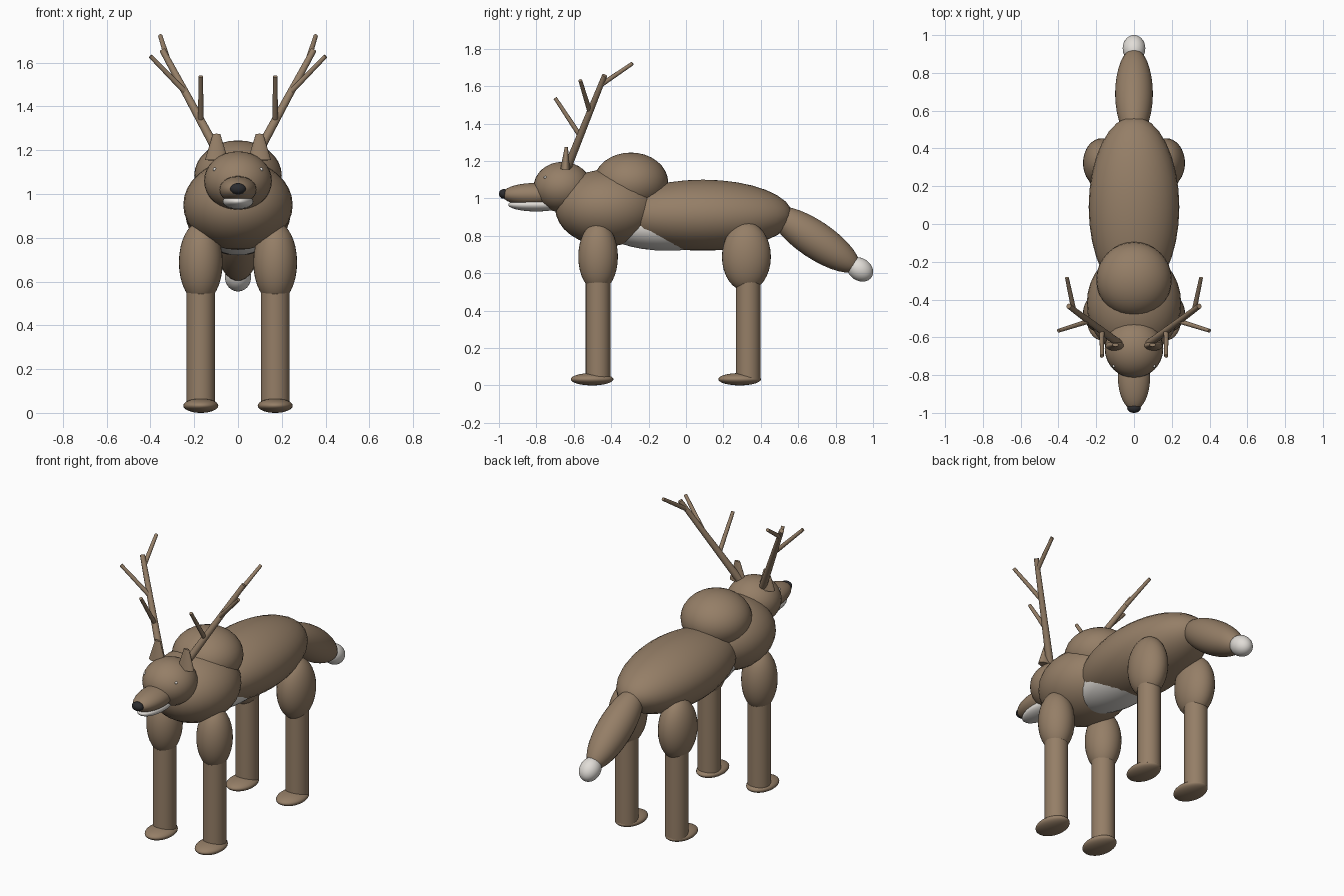
import bpy
import math
from mathutils import Vector

cube = bpy.data.objects.get("Cube")
if cube:
    bpy.data.objects.remove(cube, do_unlink=True)


def material(name, color):
    m = bpy.data.materials.new(name)
    m.diffuse_color = (*color, 1)
    m.use_nodes = True
    bsdf = m.node_tree.nodes["Principled BSDF"]
    bsdf.inputs["Base Color"].default_value = (*color, 1)
    bsdf.inputs["Roughness"].default_value = 0.8
    return m


brown = material("brown_fur", (0.30, 0.21, 0.135))
white = material("white_fur", (0.75, 0.72, 0.68))
black = material("black_nose", (0.025, 0.025, 0.028))


def finish(name, mat):
    ob = bpy.context.object
    ob.name = name
    ob.data.materials.append(mat)
    bpy.ops.object.shade_smooth_by_angle(angle=math.radians(40))
    return ob


def ellipsoid(name, center, radii, mat=brown, pitch=0, segments=32):
    bpy.ops.mesh.primitive_uv_sphere_add(
        segments=segments, ring_count=segments // 2, radius=1, location=center)
    ob = bpy.context.object
    ob.scale = radii
    ob.rotation_euler.x = math.radians(pitch)
    return finish(name, mat)


def rod(name, start, end, r1, r2, flat=1, sides=24):
    a, b = Vector(start), Vector(end)
    bpy.ops.mesh.primitive_cone_add(
        vertices=sides, radius1=r1, radius2=r2, depth=(b - a).length,
        location=(a + b) / 2, rotation=(b - a).to_track_quat('Z', 'Y').to_euler())
    bpy.context.object.scale.y = flat
    return finish(name, brown)


# Torso
ellipsoid("body", (0, 0.09, 0.91), (0.24, 0.48, 0.19))
ellipsoid("belly", (0, -0.1, 0.85), (0.17, 0.35, 0.13), white)
ellipsoid("chest", (0, -0.42, 0.95), (0.25, 0.28, 0.205))
ellipsoid("shoulder_hump", (0, -0.295, 1.085), (0.2, 0.2, 0.16))

# Tail
ellipsoid("tail", (0, 0.69, 0.78), (0.1, 0.28, 0.1), pitch=-34)
ellipsoid("tail_tip", (0, 0.93, 0.62), (0.06, 0.075, 0.06), white, pitch=-34)

# Head
ellipsoid("head", (0, -0.66, 1.06), (0.155, 0.155, 0.135))
ellipsoid("snout", (0, -0.81, 1.02), (0.085, 0.175, 0.062))
ellipsoid("lower_jaw", (0, -0.8, 0.966), (0.07, 0.15, 0.036), white)
ellipsoid("nose", (0, -0.974, 1.024), (0.036, 0.026, 0.026), black)

for side, s in (("left", 1), ("right", -1)):
    ellipsoid(f"{side}_eye", (s * 0.107, -0.753, 1.113), (0.008,) * 3, white, segments=12)
    rod(f"{side}_ear", (s * 0.098, -0.645, 1.155), (s * 0.098, -0.64, 1.275), 0.053, 0.017, 0.5)

    # Antler beam and three tines
    rod(f"{side}_antler_beam", (s * 0.07, -0.64, 1.15), (s * 0.345, -0.435, 1.657),
        0.022, 0.014, sides=16)
    tines = (((0.17, -0.57, 1.34), (0.17, -0.7, 1.537)),
             ((0.24, -0.515, 1.465), (0.4, -0.565, 1.63)),
             ((0.32, -0.45, 1.61), (0.355, -0.285, 1.722)))
    for i, (a, b) in enumerate(tines):
        rod(f"{side}_antler_tine_{i + 1}", (s * a[0], *a[1:]), (s * b[0], *b[1:]),
            0.013, 0.01, sides=12)

    # Legs: thigh, shin and hoof
    for end, y, thigh_r, hoof_y in (("front", -0.47, 0.106, -0.502),
                                    ("rear", 0.333, 0.131, 0.287)):
        x = s * 0.17
        ty = y - 0.01 if end == "rear" else y
        ellipsoid(f"{side}_{end}_thigh", (x, ty, 0.688), (0.1, thigh_r, 0.185))
        rod(f"{side}_{end}_shin", (x, y, 0.035), (x, y, 0.65), 0.066, 0.066)
        ellipsoid(f"{side}_{end}_hoof", (x, hoof_y, 0.033), (0.08, 0.114, 0.033))
